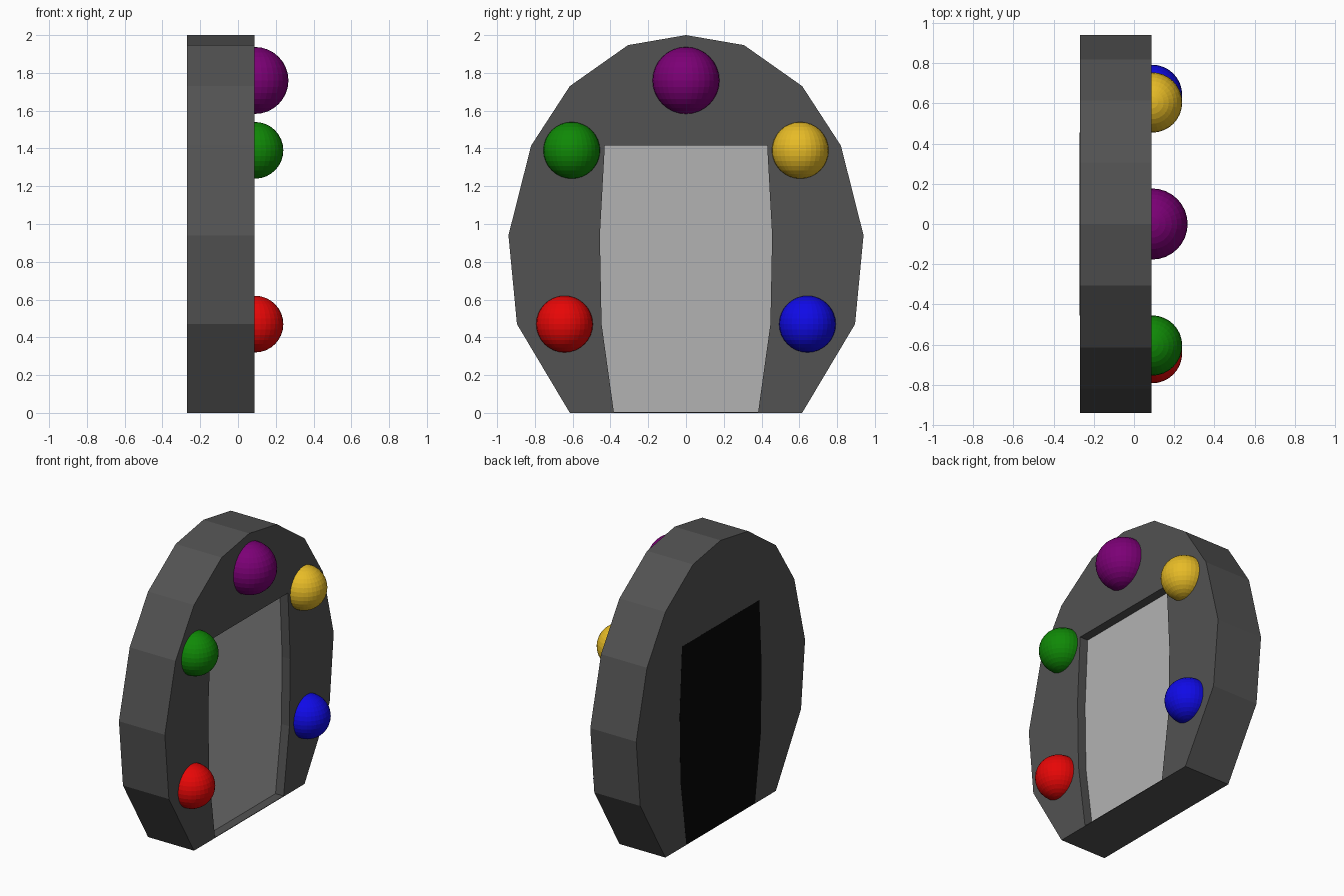
import bpy

if "Cube" in bpy.data.objects:
    bpy.data.objects.remove(bpy.data.objects["Cube"])

BACK, FRONT, RECESS = -0.27, 0.088, 0.025


def material(name, rgb):
    mat = bpy.data.materials.new(name)
    mat.diffuse_color = (*rgb, 1)
    mat.use_nodes = True
    mat.node_tree.nodes["Principled BSDF"].inputs["Base Color"].default_value = mat.diffuse_color
    return mat


def mirrored(half):
    """Close a right-hand (y, z) profile by mirroring it across y = 0."""
    return half + [(-y, z) for y, z in reversed(half) if y > 0]


def prism(name, profile, x0, x1, mat):
    """Extrude a (y, z) profile along x."""
    n = len(profile)
    verts = [(x, y, z) for x in (x0, x1) for y, z in profile]
    faces = [list(range(n))[::-1], list(range(n, 2 * n))]
    faces += [(i, (i + 1) % n, n + (i + 1) % n, n + i) for i in range(n)]
    mesh = bpy.data.meshes.new(name)
    mesh.from_pydata(verts, [], faces)
    obj = bpy.data.objects.new(name, mesh)
    bpy.context.collection.objects.link(obj)
    mesh.materials.append(mat)
    return obj


stone = material("dark_stone", (0.085, 0.085, 0.085))
light = material("light_grey", (0.45, 0.45, 0.45))
black = material("black", (0.002, 0.002, 0.002))

outer = mirrored([(0.615, 0), (0.895, 0.47), (0.94, 0.94), (0.82, 1.415),
                  (0.615, 1.73), (0.307, 1.947), (0, 2.0)])
opening = mirrored([(0.382, 0.004), (0.447, 0.47), (0.456, 0.94), (0.43, 1.415)])

# Arched frame with a shallow recess cut into its +x face
frame = prism("arch_frame", outer, BACK, FRONT, stone)
cutter = prism("recess_cutter", opening, RECESS - 0.002, FRONT + 0.1, stone)
cutter.hide_render = True
cutter.hide_viewport = True
cut = frame.modifiers.new("recess", 'BOOLEAN')
cut.object = cutter
cut.operation = 'DIFFERENCE'
cut.solver = 'EXACT'

# Light panel inside the recess, black panel on the back
prism("front_panel", opening, RECESS - 0.004, RECESS, light)
prism("back_panel", opening, BACK - 0.0005, BACK + 0.002, black)

# Coloured gems set half into the frame
gems = [("purple", (0.2, 0.0, 0.18), 0.0, 1.76, 0.177),
        ("green", (0.005, 0.25, 0.002), -0.605, 1.39, 0.15),
        ("yellow", (0.8, 0.5, 0.02), 0.605, 1.39, 0.15),
        ("red", (0.8, 0.002, 0.002), -0.643, 0.47, 0.15),
        ("blue", (0.005, 0.003, 0.8), 0.643, 0.47, 0.15)]
for name, rgb, y, z, r in gems:
    bpy.ops.mesh.primitive_uv_sphere_add(segments=32, ring_count=16, radius=r,
                                         location=(0.09, y, z))
    gem = bpy.context.object
    gem.name = name + "_gem"
    gem.data.materials.append(material(name, rgb))
